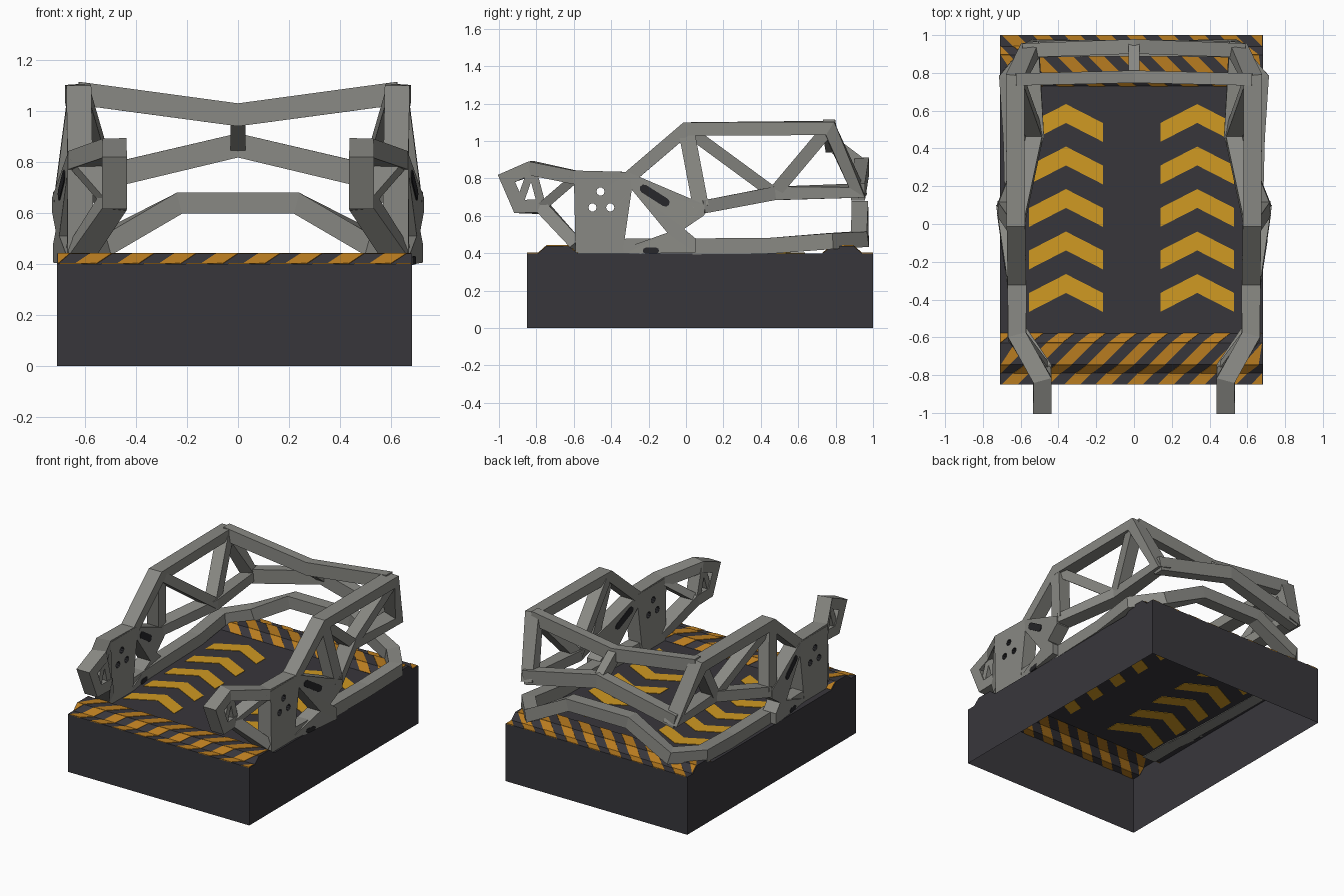
import bpy, bmesh, math
from mathutils import Vector as V

if "Cube" in bpy.data.objects:
    bpy.data.objects.remove(bpy.data.objects["Cube"])


def mat(name, c):
    m = bpy.data.materials.new(name)
    m.diffuse_color = (*c, 1)
    m.use_nodes = True
    m.node_tree.nodes["Principled BSDF"].inputs["Base Color"].default_value = m.diffuse_color
    return m


STEEL = mat("grey steel", (0.25, 0.25, 0.23))
DARK = mat("dark deck", (0.039, 0.037, 0.044))
BLACK = mat("black recess", (0.02, 0.02, 0.023))
YELLOW = mat("chevron yellow", (0.63, 0.32, 0.016))
AMBER = mat("hazard amber", (0.48, 0.20, 0.014))


def finish(bm, name, mats, mirror=False, normals=True):
    if normals:
        bmesh.ops.recalc_face_normals(bm, faces=bm.faces)
    me = bpy.data.meshes.new(name)
    bm.to_mesh(me)
    bm.free()
    for m in mats:
        me.materials.append(m)
    ob = bpy.data.objects.new(name, me)
    bpy.context.collection.objects.link(ob)
    if mirror:
        ob.modifiers.new("Mirror", 'MIRROR').use_mirror_merge = False
    return ob


def sweep(bm, pts, a, b, ref, ext=0.0):
    """Mitred rectangular bar: size a along ref, size b across it."""
    pts, ref = [V(p) for p in pts], V(ref)
    pts[0] = pts[0] + (pts[0] - pts[1]).normalized() * ext
    pts[-1] = pts[-1] + (pts[-1] - pts[-2]).normalized() * ext
    dirs = [(q - p).normalized() for p, q in zip(pts, pts[1:])]
    rings = []
    for i, p in enumerate(pts):
        d0, d1 = dirs[max(i - 1, 0)], dirs[min(i, len(dirs) - 1)]
        t = (d0 + d1).normalized()
        side = (ref - t * ref.dot(t)).normalized()
        up = t.cross(side) * min(1 / max(t.dot(d0), 0.01), 1.45)
        rings.append([bm.verts.new(p + side * a / 2 * s + up * b / 2 * u)
                      for s, u in ((-1, -1), (1, -1), (1, 1), (-1, 1))])
    for r, q in zip(rings, rings[1:]):
        for k in range(4):
            bm.faces.new((r[k], r[(k + 1) % 4], q[(k + 1) % 4], q[k]))
    bm.faces.new(rings[0][::-1])
    bm.faces.new(rings[-1])


def prism(bm, pts, off):
    """Closed slab from a 3D polygon, thickened by +-off."""
    lo = [bm.verts.new(V(p) - off) for p in pts]
    hi = [bm.verts.new(V(p) + off) for p in pts]
    n = len(pts)
    bm.faces.new(lo[::-1])
    bm.faces.new(hi)
    for i in range(n):
        bm.faces.new((lo[i], lo[(i + 1) % n], hi[(i + 1) % n], hi[i]))


# Base: hollow box, open underneath, with a ridge at each end
XL, XR, ZD = -0.71, 0.682, 0.40
ridge = [(-0.85, ZD), (-0.79, ZD), (-0.745, 0.44), (-0.63, 0.44), (-0.58, ZD)]
back_ridge = [(0.15 - y, z) for y, z in ridge]
prof = [(-0.85, 0)] + ridge + back_ridge[::-1] + [(1.0, 0)]
bm = bmesh.new()
L = [bm.verts.new((XL, y, z)) for y, z in prof]
R = [bm.verts.new((XR, y, z)) for y, z in prof]
for i in range(len(prof) - 1):
    bm.faces.new((L[i], R[i], R[i + 1], L[i + 1]))
bm.faces.new(L)
bm.faces.new(R[::-1])
finish(bm, "base_box", [DARK])

# Hazard stripes wrapped over both ridges
bm = bmesh.new()
clampx = lambda x: max(XL + 0.004, min(XR - 0.004, x))
for prf in (ridge, back_ridge):
    s = 0
    for (y0, z0), (y1, z1) in zip(prf, prf[1:]):
        ln = math.hypot(y1 - y0, z1 - z0)
        nrm = V((0, -(z1 - z0), y1 - y0)).normalized() * 0.003
        for k in range(-3, 10):
            x0 = -0.70 + 0.165 * k + s
            x1 = x0 + ln
            xs = [clampx(x) for x in (x0, x0 + 0.085, x1 + 0.085, x1)]
            if xs[1] - xs[0] + xs[2] - xs[3] > 0.02:
                prism(bm, [(xs[0], y0, z0), (xs[1], y0, z0),
                           (xs[2], y1, z1), (xs[3], y1, z1)], nrm)
        s += ln
bmesh.ops.dissolve_degenerate(bm, dist=1e-5, edges=bm.edges)
finish(bm, "hazard_stripes", [AMBER])

# Deck chevrons, two columns of five
bm = bmesh.new()
for cx in (-0.36, 0.335):
    for k in range(5):
        y = 0.635 - 0.225 * k
        for s in (-1, 1):
            prism(bm, [(cx, y, ZD), (cx + s * 0.195, y - 0.1, ZD),
                       (cx + s * 0.195, y - 0.2, ZD), (cx, y - 0.1, ZD)], V((0, 0, 0.003)))
finish(bm, "deck_chevrons", [YELLOW])

# Side frame nodes (left side, mirrored)
P, Q = (-0.485, -0.96, 0.80), (-0.485, -0.825, 0.855)
Rn, S = (-0.485, -0.895, 0.65), (-0.485, -0.77, 0.65)
T, U = (-0.62, -0.59, 0.805), (-0.62, -0.58, 0.44)
A, B, C = (-0.62, -0.31, 0.80), (-0.625, 0.0, 1.065), (-0.63, 0.765, 1.07)
D, E, F = (-0.55, 0.92, 0.735), (-0.525, 0.47, 0.72), (-0.68, 0.08, 0.645)
X, Z = (1, 0, 0), (0, 0, 1)

bm = bmesh.new()
sweep(bm, [U, S, Rn, P, Q, T, A, B, C, D, E, F], 0.098, 0.07, X)
finish(bm, "side_frame_outline", [STEEL], True)

bm = bmesh.new()
for p, q, h in ((Q, Rn, 0.04), (Q, S, 0.045), (S, T, 0.05), (B, F, 0.085),
                (B, E, 0.065), (C, E, 0.07)):
    sweep(bm, [p, q], 0.085, h, X)
finish(bm, "side_frame_braces", [STEEL], True)

# Side web plate with bolt holes and a triangular window, leaning out to the rear
def web_x(y):
    return -0.62 - 0.06 * max(0, min(1, (y + 0.3) / 0.38))


def circle(y, z, r=0.022, n=10):
    return [(y + r * math.cos(i * math.tau / n), z + r * math.sin(i * math.tau / n)) for i in range(n)]


holes = [(-0.457, 0.73), (-0.5, 0.645), (-0.405, 0.645)]
outline = [(-0.60, 0.83), (-0.30, 0.83), (0.10, 0.66), (0.10, 0.605), (-0.01, 0.53),
           (0.05, 0.48), (0.05, 0.405), (-0.33, 0.395), (-0.59, 0.395)]
window = [(-0.29, 0.74), (-0.335, 0.425), (-0.10, 0.51)]
bm = bmesh.new()
edges = []
for loop in [outline, window] + [circle(*h) for h in holes]:
    vs = [bm.verts.new((-0.05, y, z)) for y, z in loop]
    edges += [bm.edges.new((vs[i - 1], vs[i])) for i in range(len(vs))]
bmesh.ops.triangle_fill(bm, use_beauty=True, edges=edges, normal=(1, 0, 0))
new = bmesh.ops.extrude_face_region(bm, geom=bm.faces[:], use_keep_orig=True)["geom"]
for v in new:
    if isinstance(v, bmesh.types.BMVert):
        v.co.x = 0.05
for f in bm.faces:
    c = f.calc_center_median()
    if abs(c.x) < 0.01 and min(math.hypot(c.y - y, c.z - z) for y, z in holes) < 0.03:
        f.material_index = 1
for v in bm.verts:
    v.co.x += web_x(v.co.y)
finish(bm, "side_web_plate", [STEEL, BLACK], True)

# Dark slots on the web
bm = bmesh.new()
for (ya, za), (yb, zb), r in (((-0.225, 0.745), (-0.11, 0.672), 0.023),
                              ((-0.215, 0.414), (-0.16, 0.414), 0.016)):
    ang = math.atan2(zb - za, yb - ya)
    pts = []
    for (y, z), a0 in (((yb, zb), ang - math.pi / 2), ((ya, za), ang + math.pi / 2)):
        pts += [(y + r * math.cos(a0 + i * math.pi / 4), z + r * math.sin(a0 + i * math.pi / 4))
                for i in range(5)]
    prism(bm, [(web_x(y), y, z) for y, z in pts], V((0.054, 0, 0)))
finish(bm, "web_slots", [BLACK], True)

# Rear cross bars and their centre link
flip = lambda pts: pts + [(-x, y, z) for x, y, z in pts[::-1]]
M1, M2 = (0, 0.78, 0.985), (0, 0.94, 0.865)
bm = bmesh.new()
sweep(bm, [C, M1, (-C[0], C[1], C[2])], 0.09, 0.065, Z)
sweep(bm, [D, M2, (-D[0], D[1], D[2])], 0.095, 0.075, Z, 0.03)
sweep(bm, [M1, M2], 0.06, 0.08, X)
finish(bm, "rear_cross_bars", [STEEL])

# Lower rail running round the back as a raised bumper
bm = bmesh.new()
sweep(bm, flip([(-0.625, -0.35, 0.435), (-0.64, 0.05, 0.437), (-0.65, 0.45, 0.44),
                (-0.67, 0.77, 0.465), (-0.53, 0.93, 0.475), (-0.23, 0.93, 0.638)]),
      0.085, 0.085, Z)
finish(bm, "lower_rail", [STEEL])
